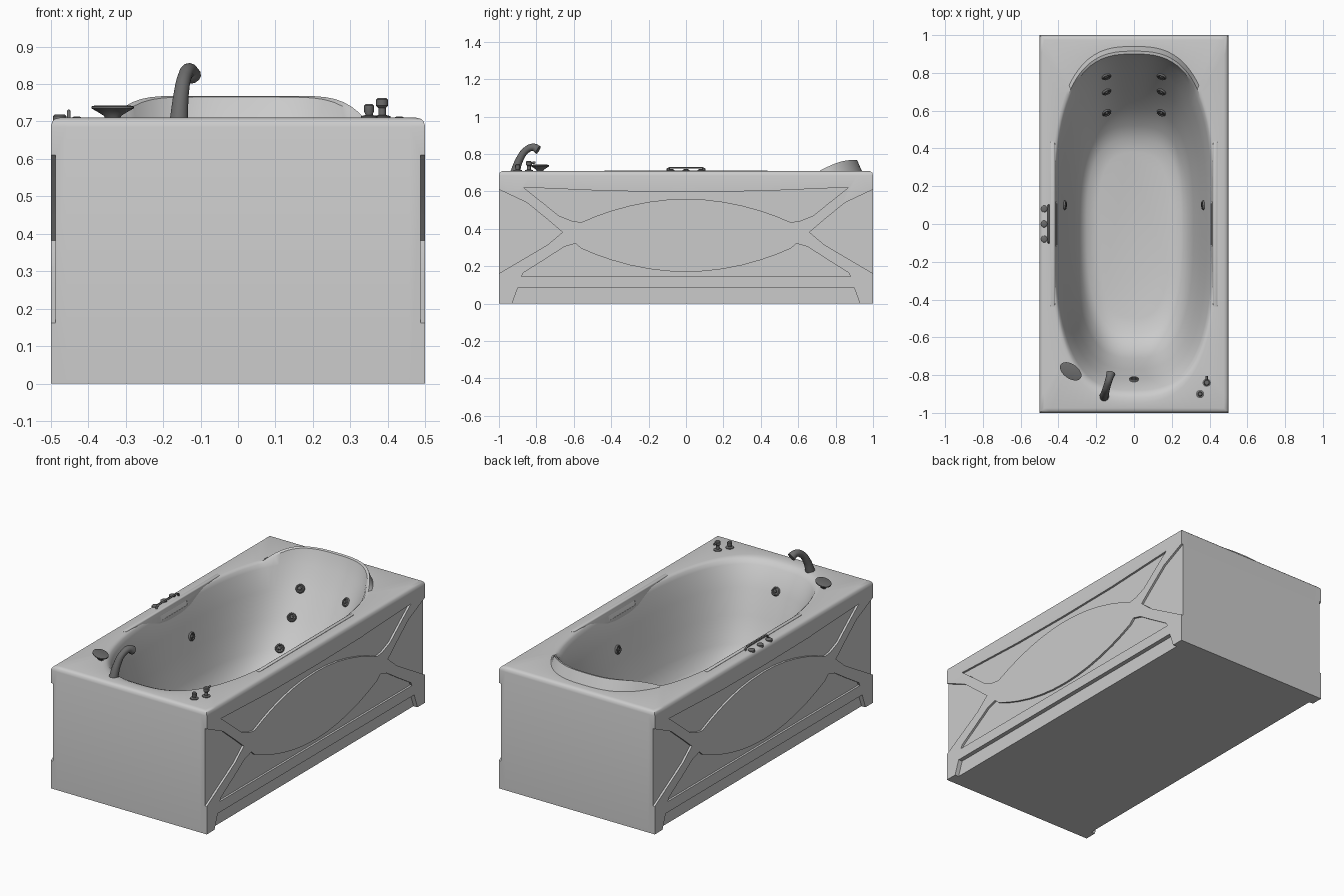
import bpy, bmesh, math
from mathutils import Vector, Matrix

cube = bpy.data.objects.get("Cube")
if cube:
    bpy.data.objects.remove(cube)


def material(name, grey):
    m = bpy.data.materials.new(name)
    m.use_nodes = True
    m.diffuse_color = (grey, grey, grey, 1)
    m.node_tree.nodes["Principled BSDF"].inputs["Base Color"].default_value = (grey, grey, grey, 1)
    return m


ACRYLIC = material("pale grey acrylic", 0.6)
METAL = material("dark grey metal", 0.15)


def add_object(name, bm, mat):
    bmesh.ops.recalc_face_normals(bm, faces=bm.faces)
    mesh = bpy.data.meshes.new(name)
    bm.to_mesh(mesh)
    bm.free()
    mesh.materials.append(mat)
    obj = bpy.data.objects.new(name, mesh)
    bpy.context.collection.objects.link(obj)
    return obj


def smooth(obj, angle=40):
    bpy.ops.object.select_all(action="DESELECT")
    obj.select_set(True)
    bpy.context.view_layer.objects.active = obj
    bpy.ops.object.shade_smooth_by_angle(angle=math.radians(angle))
    return obj


def loft(name, rings, mat):
    """Skin a list of equal-length closed rings and cap both ends."""
    bm = bmesh.new()
    rows = [[bm.verts.new(p) for p in r] for r in rings]
    n = len(rows[0])
    for a, b in zip(rows, rows[1:]):
        for i in range(n):
            j = (i + 1) % n
            bm.faces.new((a[i], a[j], b[j], b[i]))
    bm.faces.new(rows[0])
    bm.faces.new(rows[-1])
    return add_object(name, bm, mat)


def lathe(name, profile, loc, normal=(0, 0, 1), mat=METAL, scale=(1, 1), turn=0, sides=20):
    """Turn (radius, height) points around an axis along the normal."""
    spin = Vector((0, 0, 1)).rotation_difference(Vector(normal)).to_matrix() @ Matrix.Rotation(turn, 3, "Z")
    rings = []
    for r, h in profile:
        ring = []
        for k in range(sides):
            t = math.tau * k / sides
            ring.append(Vector(loc) + spin @ Vector((r * scale[0] * math.cos(t), r * scale[1] * math.sin(t), h)))
        rings.append(ring)
    return smooth(loft(name, rings, mat))


def tube(name, points, radius, radii=None, kind="BEZIER"):
    c = bpy.data.curves.new(name, "CURVE")
    c.dimensions = "3D"
    c.bevel_depth, c.bevel_resolution, c.use_fill_caps = radius, 4, True
    s = c.splines.new("BEZIER")
    s.bezier_points.add(len(points) - 1)
    for i, (b, p) in enumerate(zip(s.bezier_points, points)):
        b.co = p
        b.handle_left_type = b.handle_right_type = "AUTO" if kind == "BEZIER" else "VECTOR"
        b.radius = radii[i] if radii else 1
    c.materials.append(METAL)
    obj = bpy.data.objects.new(name, c)
    bpy.context.collection.objects.link(obj)
    return obj


def cut(obj, cutter):
    mod = obj.modifiers.new("cut", "BOOLEAN")
    mod.object, mod.solver = cutter, "EXACT"
    bpy.ops.object.select_all(action="DESELECT")
    bpy.context.view_layer.objects.active = obj
    obj.select_set(True)
    bpy.ops.object.modifier_apply(modifier="cut")
    bpy.data.objects.remove(cutter)


# Bathtub body: one skin from basin floor over the rim and down the outer walls
K = 24
SQUARE = [p for s in range(4) for i in range(K) for t in [-1 + 2 * i / K]
          for p in [[(t, -1), (1, t), (-t, 1), (-1, -t)][s]]]


def basin_ring(half_x, front, back, z, lift=0):
    ring, n = [], 2.8
    for u, v in SQUARE:
        q = (abs(u) ** n + abs(v) ** n) ** (-1 / n)
        y = v * q * (back if v > 0 else front)
        f = min(1, max(0, (y - 0.71) / 0.18))
        ring.append((u * q * half_x, y, z + lift * math.sin(f * math.pi / 2)))
    return ring


rings = [basin_ring(*r) for r in (
    (0.19, 0.50, 0.38, 0.15), (0.25, 0.58, 0.45, 0.165), (0.285, 0.65, 0.52, 0.20),
    (0.315, 0.71, 0.61, 0.29), (0.355, 0.77, 0.72, 0.43), (0.385, 0.82, 0.80, 0.57),
    (0.415, 0.88, 0.87, 0.68), (0.422, 0.90, 0.90, 0.70, 0.065),
    (0.43, 0.92, 0.915, 0.708, 0.06), (0.44, 0.945, 0.94, 0.71))]
for inset, z in ((0.025, 0.71), (0.012, 0.707), (0.004, 0.70), (0, 0.685), (0, 0)):
    rings.append([(u * (0.5 - inset), v * (1 - inset), z) for u, v in SQUARE])
tub = loft("bathtub_body", rings, ACRYLIC)

# Sunken apron panels and toe recess on both long sides


def mirrored(half):
    return half + [(-y, z) for y, z in reversed(half) if y > 0]


def lens(side):
    return [(y, 0.365 + side * 0.195 * (1 - (y / 0.7) ** 2)) for y in (0.56, 0.48, 0.4, 0.3, 0.2, 0.1, 0)]


top_panel = mirrored([(0, 0.598), (0.4, 0.602), (0.87, 0.622), (0.76, 0.535), (0.68, 0.47), (0.61, 0.442)] + lens(1))
low_panel = mirrored([(0, 0.145), (0.88, 0.145), (0.87, 0.165), (0.75, 0.24), (0.65, 0.305), (0.59, 0.322)] + lens(-1))
end_panel = [(1.02, 0.62), (0.85, 0.54), (0.74, 0.45), (0.66, 0.382), (0.74, 0.315), (0.85, 0.25), (1.02, 0.15)]
toe = mirrored([(0, -0.02), (0.937, -0.02), (0.90, 0.083), (0, 0.083)])
panels = [(top_panel, 0.012), (low_panel, 0.012), (end_panel, 0.012),
          ([(-y, z) for y, z in end_panel], 0.012), (toe, 0.025)]


def prism(bm, outline, x0, x1):
    face = bm.faces.new([bm.verts.new((x0, y, z)) for y, z in outline])
    out = bmesh.ops.extrude_face_region(bm, geom=[face])["geom"]
    bmesh.ops.translate(bm, vec=(x1 - x0, 0, 0), verts=[g for g in out if isinstance(g, bmesh.types.BMVert)])


bm = bmesh.new()
for side in (-1, 1):
    for outline, depth in panels:
        prism(bm, outline, side * (0.5 - depth), side * 0.53)
cut(tub, add_object("panel_cutter", bm, ACRYLIC))
smooth(tub, 35)

# Armrest plates with a grip slot on the inner walls
for side, label in ((-1, "right"), (1, "left")):
    bm = bmesh.new()
    prism(bm, [(-0.44, 0.713), (-0.25, 0.62), (0.25, 0.62), (0.44, 0.713)], side * 0.40, side * 0.425)
    for v in bm.verts:
        v.co.x += side * (v.co.z - 0.62) * 0.2
    bmesh.ops.recalc_face_normals(bm, faces=bm.faces)
    bmesh.ops.bevel(bm, geom=bm.edges[:], offset=0.005, segments=2, affect="EDGES", profile=0.5)
    plate = add_object(label + "_armrest", bm, ACRYLIC)
    bm = bmesh.new()
    prism(bm, [(-0.12, 0.66), (0.12, 0.66), (0.12, 0.685), (-0.12, 0.685)], side * 0.35, side * 0.425)
    cut(plate, add_object("slot_cutter", bm, ACRYLIC))
    smooth(plate)

# Water jets seated on the basin walls
bpy.context.view_layer.update()
JET = [(0.025, -0.01), (0.025, 0.004), (0.021, 0.009), (0.016, 0.009), (0.014, 0.004),
       (0.009, 0.004), (0.007, 0.011), (0.003, 0.012)]
spots = [(s * 0.15, y, z) for s in (-1, 1) for y, z in ((0.79, 0.565), (0.71, 0.43), (0.6, 0.29))]
spots += [(-0.37, 0.1, 0.495), (0.37, 0.1, 0.495), (0, -0.82, 0.58)]
for i, spot in enumerate(spots):
    hit, loc, normal, _ = tub.closest_point_on_mesh(spot)
    lathe(f"water_jet_{i + 1}", JET, loc, normal)

# Curved spout
tube("spout", [(-0.158, -0.915, 0.70), (-0.152, -0.89, 0.77), (-0.142, -0.855, 0.82),
               (-0.13, -0.815, 0.836), (-0.122, -0.79, 0.822)], 0.022, [1.15, 0.95, 0.85, 0.9, 1.1])

# Oval hand shower resting on the deck
lathe("hand_shower", [(0.02, 0.70), (0.026, 0.715), (0.05, 0.728), (0.064, 0.735), (0.064, 0.74), (0.05, 0.743)],
      (-0.335, -0.78, 0), scale=(1, 0.6), turn=math.radians(-35), sides=32)

# Tap knobs
for label, x, y, top, r in (("small", 0.35, -0.9, 0.746, 0.013), ("large", 0.385, -0.84, 0.762, 0.016)):
    lathe(label + "_tap", [(0.022, 0.70), (0.022, 0.714), (0.01, 0.717), (0.01, top - 0.026),
                           (r, top - 0.02), (r, top - 0.004), (r - 0.004, top)], (x, y, 0))
tube("tap_lever", [(0.385, -0.84, 0.75), (0.385, -0.805, 0.755)], 0.006, kind="VECTOR")

# Control buttons and guard rail on the right deck
for i in (-1, 0, 1):
    lathe(f"button_{i + 2}", [(0.018, 0.70), (0.018, 0.714), (0.014, 0.718), (0.008, 0.719)], (-0.476, i * 0.08, 0))
tube("guard_rail", [(-0.452, -0.1, 0.70), (-0.452, -0.1, 0.72), (-0.452, -0.085, 0.727),
                    (-0.452, 0.085, 0.727), (-0.452, 0.1, 0.72), (-0.452, 0.1, 0.70)], 0.005, kind="VECTOR")
